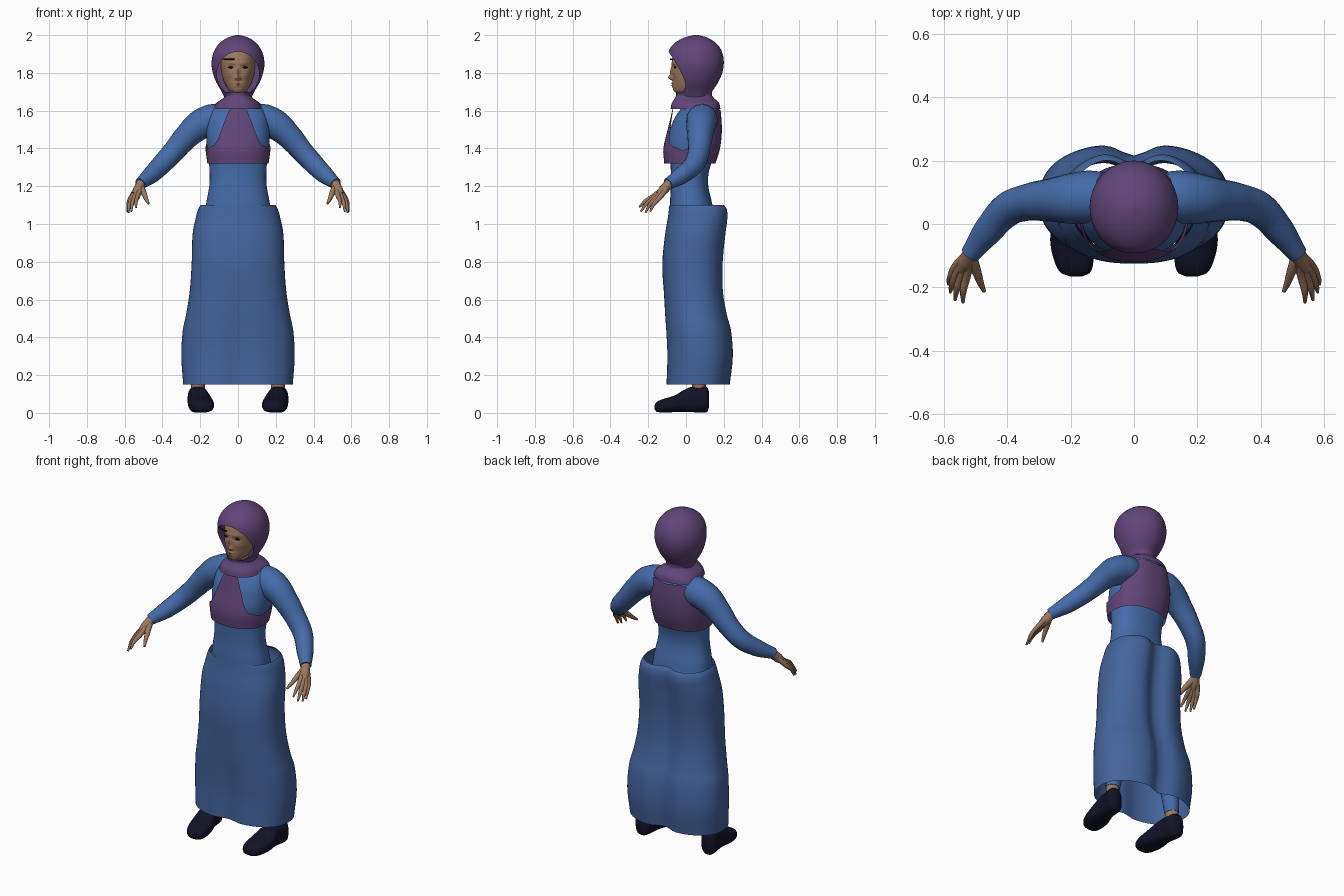
import bpy, bmesh, math
from math import exp, sin, cos, pi, copysign
from mathutils import Vector

old = bpy.data.objects.get("Cube")
if old:
    bpy.data.objects.remove(old, do_unlink=True)


def material(name, *rgb):
    m = bpy.data.materials.new(name)
    m.use_nodes = True
    m.diffuse_color = (*rgb, 1)
    m.node_tree.nodes["Principled BSDF"].inputs["Base Color"].default_value = (*rgb, 1)
    return m


SKIRT = material("skirt blue", .058, .13, .34)
BLUE = material("shirt blue", .06, .15, .40)
PURPLE = material("scarf purple", .12, .06, .19)
SKIN = material("skin", .34, .19, .115)
SHOE = material("shoe navy", .006, .006, .02)
BLACK = material("eye black", .006, .005, .005)


def activate(ob):
    bpy.ops.object.select_all(action='DESELECT')
    ob.select_set(True)
    bpy.context.view_layer.objects.active = ob


def finish(ob, mat, angle=45):
    ob.data.materials.clear()
    ob.data.materials.append(mat)
    activate(ob)
    bpy.ops.object.shade_smooth_by_angle(angle=math.radians(angle))
    return ob


def sample(rows, z):
    """Smoothly interpolate (height, half width, front, back) rows."""
    last = len(rows) - 1
    i = max([j for j in range(last) if rows[j][0] <= z] or [0])
    a, b, p, n = rows[i], rows[i + 1], rows[max(i - 1, 0)], rows[min(i + 2, last)]
    h = b[0] - a[0]
    t = (z - a[0]) / h
    out = []
    for k in range(1, 4):
        s0 = (b[k] - p[k]) / (b[0] - p[0]) * h
        s1 = (n[k] - a[k]) / (n[0] - a[0]) * h
        d = b[k] - a[k]
        out.append(a[k] + t * s0 + t * t * (3 * d - 2 * s0 - s1) + t ** 3 * (s0 + s1 - 2 * d))
    return out


def loft(name, rows, mat, e=2, n=48, sub=4, caps=True, warp=None, top=None):
    """Stack superellipse rings; top(angle) trims each column's upper edge."""
    levels = [a[0] + (b[0] - a[0]) * s / sub for a, b in zip(rows, rows[1:]) for s in range(sub)]
    levels.append(rows[-1][0])
    low, high = levels[0], levels[-1]
    bm = bmesh.new()
    rings = []
    for level in levels:
        ring = []
        for j in range(n):
            ang = 2 * pi * j / n
            z = level
            if top:
                z = low + (level - low) / (high - low) * (top(ang) - low)
            rx, y0, y1 = sample(rows, z)
            s, c = sin(ang), cos(ang)
            co = Vector((rx * copysign(abs(s) ** (2 / e), s),
                         (y0 + y1) / 2 - (y1 - y0) / 2 * copysign(abs(c) ** (2 / e), c), z))
            ring.append(bm.verts.new(warp(co) if warp else co))
        rings.append(ring)
    for lo, hi in zip(rings, rings[1:]):
        for j in range(n):
            k = (j + 1) % n
            bm.faces.new((lo[j], lo[k], hi[k], hi[j]))
    if caps:
        bm.faces.new(rings[0])
        bm.faces.new(rings[-1])
    bmesh.ops.recalc_face_normals(bm, faces=bm.faces)
    me = bpy.data.meshes.new(name)
    bm.to_mesh(me)
    bm.free()
    ob = bpy.data.objects.new(name, me)
    bpy.context.collection.objects.link(ob)
    return finish(ob, mat)


def tube(name, points, mat, side=1, res=4):
    """Round limb through (x, y, z, radius) points."""
    cu = bpy.data.curves.new(name, 'CURVE')
    cu.dimensions = '3D'
    cu.bevel_depth, cu.bevel_resolution, cu.resolution_u = 1, res, 5
    cu.use_fill_caps = True
    sp = cu.splines.new('BEZIER')
    sp.bezier_points.add(len(points) - 1)
    for bp, (x, y, z, r) in zip(sp.bezier_points, points):
        bp.co, bp.radius = (x * side, y, z), r
        bp.handle_left_type = bp.handle_right_type = 'AUTO'
    ob = bpy.data.objects.new(name, cu)
    bpy.context.collection.objects.link(ob)
    activate(ob)
    bpy.ops.object.convert(target='MESH')
    return finish(bpy.context.object, mat)


def ball(name, loc, size, mat):
    bpy.ops.mesh.primitive_uv_sphere_add(segments=20, ring_count=12, radius=1, location=loc)
    ob = bpy.context.object
    ob.name, ob.scale = name, size
    return finish(ob, mat)


# Long skirt: open shell, creased down the middle of the back and lower front
def skirt_folds(p):
    crease = exp(-(p.x / .06) ** 2)
    if p.y > .06:
        p.y -= .04 * crease
    else:
        p.y += .03 * crease * max(0, 1 - p.z / .7)
    return p


loft("skirt", [(.15, .29, -.11, .24), (.3, .3, -.105, .256), (.44, .292, -.11, .246),
               (.52, .275, -.115, .225), (.65, .255, -.12, .205), (.8, .245, -.125, .205),
               (.95, .24, -.11, .22), (1.04, .222, -.095, .232), (1.08, .21, -.09, .228),
               (1.1, .198, -.088, .215)],
     SKIRT, e=2.4, n=72, caps=False, warp=skirt_folds)

# Fitted shirt body
loft("torso", [(.9, .19, -.08, .17), (1.1, .17, -.085, .14), (1.2, .152, -.08, .118),
               (1.27, .15, -.08, .12), (1.34, .155, -.085, .14), (1.42, .166, -.1, .165),
               (1.5, .168, -.085, .178), (1.57, .158, -.055, .176), (1.62, .13, -.02, .165),
               (1.65, .08, .0, .14)], BLUE, e=2.3)


# Vest: band round the chest, tapering front panel and broad back panel
VEST_EDGE = [(0, 1.62), (13, 1.62), (32, 1.46), (42, 1.42), (75, 1.39), (105, 1.42),
             (125, 1.58), (150, 1.61), (180, 1.6)]


def vest_top(ang):
    d = math.degrees(min(ang, 2 * pi - ang))
    for (a, za), (b, zb) in zip(VEST_EDGE, VEST_EDGE[1:]):
        if d <= b + .001:
            return za + (zb - za) * (d - a) / (b - a)
    return VEST_EDGE[-1][1]


loft("vest", [(1.32, .162, -.115, .156), (1.4, .172, -.12, .18), (1.5, .172, -.097, .19),
              (1.62, .15, -.068, .182)], PURPLE, e=2.3, n=96, caps=False, top=vest_top)


# Scarf collar, spreading wider across the back
def collar_spread(p):
    if p.y > .05:
        p.x *= 1 + 2.4 * (p.y - .05) * min(1, (1.7 - p.z) / .08)
    return p


loft("collar", [(1.61, .125, -.082, .182), (1.64, .112, -.075, .175), (1.665, .08, -.06, .15),
                (1.68, .068, -.052, .138), (1.7, .078, -.055, .138)],
     PURPLE, e=2.2, caps=False, warp=collar_spread)
loft("neck", [(1.58, .06, .01, .13), (1.66, .05, .0, .11), (1.74, .052, .0, .11)], SKIN)

# Hood with the face opening cut out
hood = loft("hood", [(1.665, .07, -.03, .125), (1.7, .086, -.05, .138), (1.75, .115, -.075, .17),
                     (1.8, .133, -.09, .192), (1.85, .14, -.096, .2), (1.9, .132, -.095, .194),
                     (1.94, .112, -.078, .175), (1.97, .083, -.043, .143),
                     (1.99, .047, -.0, .105), (2, .01, .04, .065)], PURPLE, n=64)
bpy.ops.mesh.primitive_cylinder_add(vertices=64, radius=1, depth=1, location=(0, -.165, 1.795),
                                    rotation=(pi / 2, 0, 0))
cutter = bpy.context.object
cutter.name = "face_opening_cutter"
cutter.scale = (.112, .117, .4)
cutter.hide_render = True
cut = hood.modifiers.new("opening", 'BOOLEAN')
cut.operation, cut.solver, cut.object = 'DIFFERENCE', 'EXACT', cutter
activate(hood)
bpy.ops.object.modifier_apply(modifier=cut.name)
bpy.data.objects.remove(cutter, do_unlink=True)
finish(hood, PURPLE, 35)

# Head: bumps are (x, z, spread x, spread z, push forward)
BUMPS = [(0, 1.775, .011, .012, .022), (0, 1.805, .008, .022, .012), (0, 1.745, .02, .005, .007),
         (0, 1.732, .017, .005, .006), (.035, 1.83, .016, .01, -.009), (.013, 1.771, .006, .006, .008),
         (.03, 1.853, .025, .008, .004), (.045, 1.79, .018, .018, .004)]


def face_features(p):
    if p.y < .02:
        x, z = abs(p.x), p.z
        p.y -= sum(d * exp(-((x - bx) / sx) ** 2 - ((z - bz) / sz) ** 2)
                   for bx, bz, sx, sz, d in BUMPS)
    return p


loft("head", [(1.693, .02, -.05, .0), (1.7, .04, -.062, .06), (1.72, .056, -.07, .1),
              (1.76, .076, -.071, .14), (1.81, .088, -.074, .16), (1.86, .09, -.074, .165),
              (1.9, .082, -.062, .155), (1.93, .06, -.03, .13)],
     SKIN, n=96, sub=9, warp=face_features)
for side, word in ((1, "left"), (-1, "right")):
    ball(word + "_eye", (.036 * side, -.058, 1.829), (.017, .006, .0055), BLACK)
tube("right_eyebrow", [(.02, -.082, 1.872, .004), (.05, -.076, 1.872, .005),
                       (.085, -.06, 1.874, .003)], BLACK, -1)

# Fingers start at the wrist so their roots form the palm: knuckle, then tip
FINGERS = {"index": ((.53, -.17, 1.148), (.54, -.248, 1.088)),
           "middle": ((.547, -.168, 1.14), (.565, -.24, 1.066)),
           "ring": ((.56, -.156, 1.138), (.58, -.215, 1.06)),
           "little": ((.567, -.14, 1.138), (.586, -.19, 1.066))}


# Shoe sections run along the foot
def shoe_place(side):
    return lambda p: Vector((side * (.205 + p.x + .13 * p.z), p.z, p.y))


for side, word in ((1, "left"), (-1, "right")):
    tube(word + "_sleeve", [(.07, .085, 1.56, .075), (.14, .085, 1.55, .084), (.2, .08, 1.525, .08),
                            (.27, .075, 1.465, .067), (.34, .068, 1.385, .058),
                            (.4, .045, 1.32, .054), (.46, -.02, 1.26, .047),
                            (.517, -.095, 1.213, .031)], BLUE, side, 6)
    wrist = Vector((.512, -.088, 1.216))
    tube(word + "_wrist", [(*wrist, .026), (.53, -.12, 1.18, .026), (.545, -.145, 1.155, .018)],
         SKIN, side)
    for finger, (knuckle, tip) in FINGERS.items():
        k, t = Vector(knuckle), Vector(tip)
        mid = (k + t) / 2 + Vector((.004, -.004, .005))
        tube(f"{word}_{finger}_finger", [(*wrist, .018), (*k, .0135), (*mid, .0105), (*t, .005)],
             SKIN, side, 2)
    tube(word + "_thumb", [(.515, -.105, 1.195, .02), (.497, -.15, 1.16, .015),
                           (.485, -.185, 1.13, .011), (.473, -.213, 1.108, .006)], SKIN, side, 2)
    tube(word + "_leg", [(.09, .05, 1, .085), (.13, .04, .6, .065), (.185, .07, .35, .058),
                         (.21, .07, .16, .04)], BLUE, side)
    tube(word + "_ankle", [(.21, .07, .18, .037), (.212, .07, .1, .037)], SKIN, side)
    loft(word + "_shoe", [(-.166, .018, .018, .042), (-.155, .045, .006, .058), (-.12, .061, .002, .074),
                          (-.06, .067, .004, .092), (-.01, .058, .006, .122), (.03, .051, .004, .138),
                          (.09, .05, .002, .14), (.113, .036, .006, .135), (.122, .015, .03, .11)],
         SHOE, e=2.6, n=32, warp=shoe_place(side))
